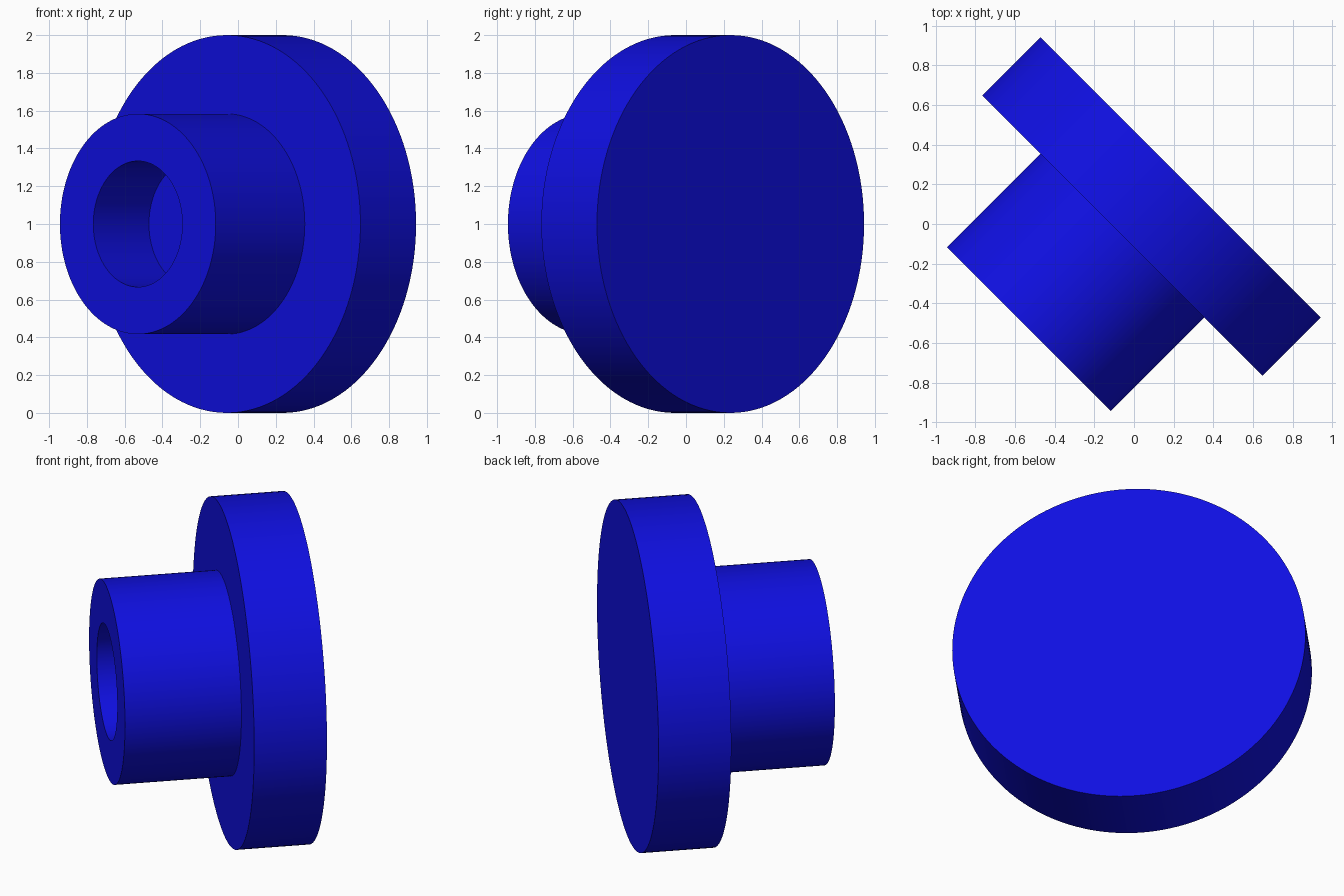
import bpy, bmesh, math
from mathutils import Matrix, Vector

cube = bpy.data.objects.get("Cube")
if cube:
    bpy.data.objects.remove(cube, do_unlink=True)

SIDES = 128
U = 1 / 12  # design unit: the flange radius is 12 units

# Single blue material
blue = bpy.data.materials.new("deep_blue")
blue.use_nodes = True
colour = (0.0048, 0.0048, 0.75, 1.0)
blue.diffuse_color = colour
blue.node_tree.nodes["Principled BSDF"].inputs["Base Color"].default_value = colour


def lathe(name, profile, placement):
    """Turn (radius, height) points around z, cap both ends and place the solid."""
    bm = bmesh.new()
    rings = []
    for r, h in profile:
        rings.append([bm.verts.new((r * math.cos(a), r * math.sin(a), h))
                      for a in (2 * math.pi * i / SIDES for i in range(SIDES))])
    for low, high in zip(rings, rings[1:]):
        for i in range(SIDES):
            j = (i + 1) % SIDES
            bm.faces.new((low[i], low[j], high[j], high[i]))
    bm.faces.new(rings[0])
    bm.faces.new(rings[-1])
    bmesh.ops.recalc_face_normals(bm, faces=bm.faces)
    bm.transform(placement)
    mesh = bpy.data.meshes.new(name)
    bm.to_mesh(mesh)
    bm.free()
    mesh.materials.append(blue)
    obj = bpy.data.objects.new(name, mesh)
    bpy.context.collection.objects.link(obj)
    bpy.ops.object.select_all(action='DESELECT')
    obj.select_set(True)
    bpy.context.view_layer.objects.active = obj
    bpy.ops.object.shade_smooth_by_angle(angle=math.radians(30))
    return obj


# Profile from the flange's back face, over the hub, into the blind bore
profile = [(12 * U, 4 * U), (12 * U, -1 * U),   # flange rim
           (7 * U, -1 * U), (7 * U, -9 * U),    # hub wall
           (4 * U, -9 * U), (4 * U, -4 * U)]    # bore wall down to its floor

# Axis lies level, turned 45 degrees between +x and +y
axis = Vector((1, 1, 0)).to_track_quat('Z', 'Y').to_matrix().to_4x4()
lathe("flanged_hub", profile, Matrix.Translation((0, 0, 1)) @ axis)
